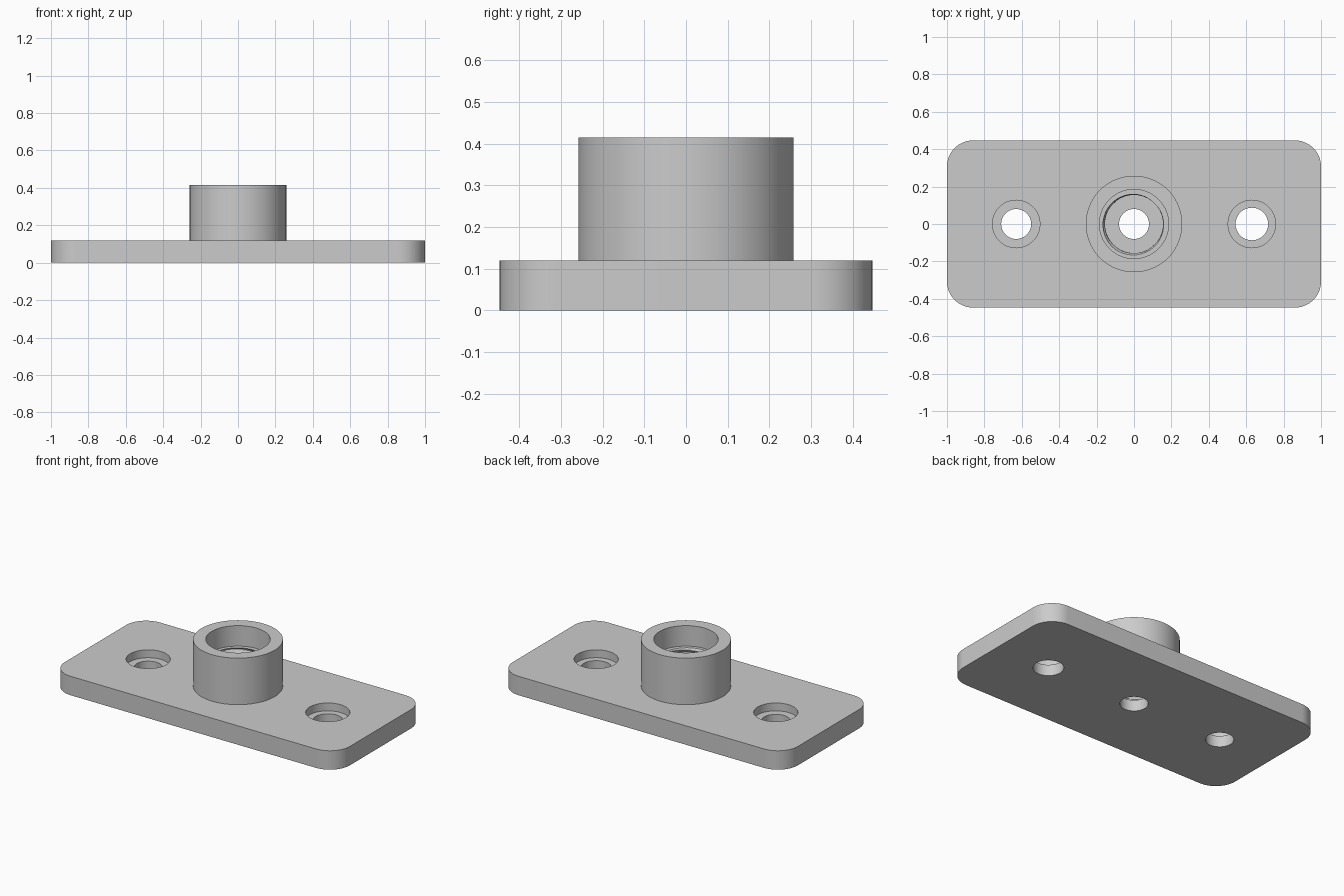
import bpy, bmesh
from math import sin, cos, pi

cube = bpy.data.objects.get("Cube")
if cube:
    bpy.data.objects.remove(cube, do_unlink=True)

SEGMENTS = 72
HALF_X, HALF_Y, CORNER = 1.0, 0.447, 0.14
PLATE_TOP, BOSS_TOP, LEDGE, STEP = 0.12, 0.415, 0.07, 0.285
PITCH, MINOR, DEPTH = 0.04, 0.155, 0.014

grey = bpy.data.materials.new("light grey metal")
grey.use_nodes = True
grey.diffuse_color = (0.6, 0.6, 0.6, 1)
grey.node_tree.nodes["Principled BSDF"].inputs["Base Color"].default_value = (0.6, 0.6, 0.6, 1)


def finish(name, bm):
    bmesh.ops.recalc_face_normals(bm, faces=bm.faces)
    mesh = bpy.data.meshes.new(name)
    bm.to_mesh(mesh)
    bm.free()
    mesh.materials.append(grey)
    obj = bpy.data.objects.new(name, mesh)
    bpy.context.collection.objects.link(obj)
    return obj


def lathe(name, profile, x=0):
    """Closed turned solid; each profile radius is a number or a function of the angle."""
    bm = bmesh.new()
    rings = []
    for radius, z in profile:
        ring = []
        for i in range(SEGMENTS):
            a = 2 * pi * i / SEGMENTS
            r = radius(a) if callable(radius) else radius
            ring.append(bm.verts.new((x + r * cos(a), r * sin(a), z)))
        rings.append(ring)
    for low, high in zip(rings, rings[1:]):
        for i in range(SEGMENTS):
            j = (i + 1) % SEGMENTS
            bm.faces.new((low[i], low[j], high[j], high[i]))
    bm.faces.new(rings[0])
    bm.faces.new(rings[-1])
    return finish(name, bm)


def rounded_plate(name):
    bm = bmesh.new()
    outline = []
    for k, (sx, sy) in enumerate(((1, 1), (-1, 1), (-1, -1), (1, -1))):
        for i in range(17):
            a = (k + i / 16) * pi / 2
            outline.append(bm.verts.new((sx * (HALF_X - CORNER) + CORNER * cos(a),
                                         sy * (HALF_Y - CORNER) + CORNER * sin(a), 0)))
    face = bm.faces.new(outline)
    top = bmesh.ops.extrude_face_region(bm, geom=[face])["geom"]
    bmesh.ops.translate(bm, vec=(0, 0, PLATE_TOP),
                        verts=[v for v in top if isinstance(v, bmesh.types.BMVert)])
    return finish(name, bm)


def thread_radius(z):
    """Triangular helical groove cut outward from the minor radius."""
    def radius(a):
        phase = (z / PITCH - a / (2 * pi)) % 1
        return MINOR + DEPTH * (1 - abs(2 * phase - 1))
    return radius


# Plate and boss
body = rounded_plate("mounting_plate")
boss = lathe("boss", [(0.258, 0.04), (0.258, BOSS_TOP)])

# Threaded centre bore with a wider mouth
rows = 44
thread = [LEDGE + (STEP - LEDGE) * i / rows for i in range(rows + 1)]
bore = lathe("bore_cutter", [(0.08, -0.1), (0.08, LEDGE)]
             + [(thread_radius(z), z) for z in thread]
             + [(0.185, STEP), (0.185, 0.6)])

# Counterbored screw holes
holes = [lathe("screw_hole_cutter", [(r, -0.1), (r, LEDGE), (0.127, LEDGE), (0.127, 0.3)], x)
         for x, r in ((-0.63, 0.08), (0.63, 0.087))]

# Join the boss and cut the holes
bpy.context.view_layer.objects.active = body
for tool, operation in [(boss, "UNION")] + [(t, "DIFFERENCE") for t in [bore] + holes]:
    tool.hide_render = True
    mod = body.modifiers.new(tool.name, "BOOLEAN")
    mod.object, mod.operation, mod.solver = tool, operation, "EXACT"
    bpy.ops.object.modifier_apply(modifier=mod.name)
    bpy.data.objects.remove(tool, do_unlink=True)

bpy.ops.object.select_all(action="DESELECT")
body.select_set(True)
bpy.ops.object.shade_smooth_by_angle(angle=pi / 6)
